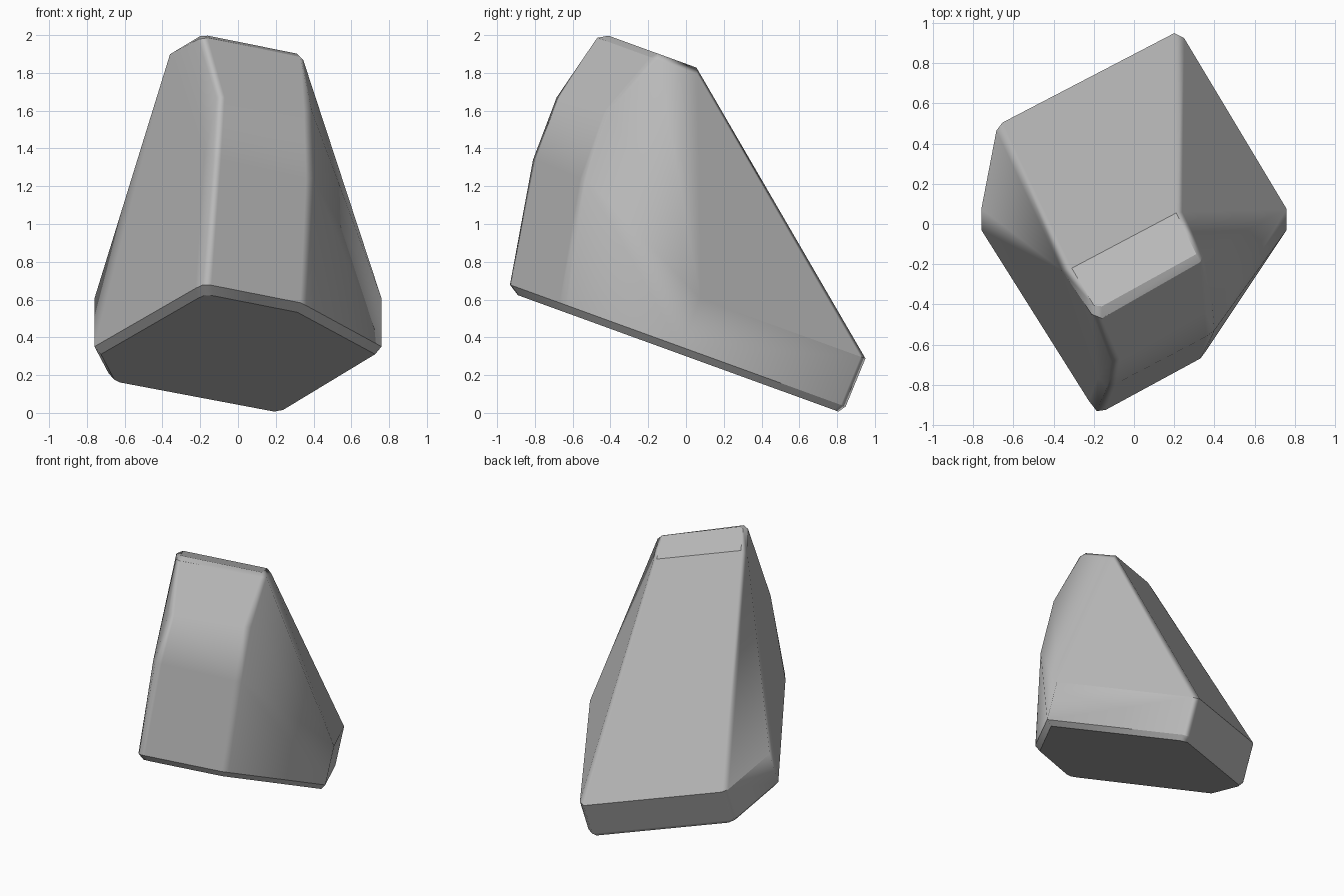
import bpy
import bmesh
from math import radians
from mathutils import Vector

cube = bpy.data.objects.get("Cube")
if cube:
    bpy.data.objects.remove(cube, do_unlink=True)

SLOPE = 0.363
UP = Vector((0, SLOPE, 1)).normalized()


def tilted(points, height):
    """Place plan points on a plane that falls towards the back."""
    return [Vector((x, y, height - SLOPE * y)) for x, y in points]


# Plan outline of the tilted base: the front half, then the back half
front = [(-0.225, -0.88), (-0.185, -0.932), (-0.14, -0.925),
         (0.33, -0.67), (0.36, -0.63)]
back = [(0.76, -0.03), (0.25, 0.82), (0.2, 0.845),
        (-0.655, 0.4), (-0.685, 0.36), (-0.76, -0.03)]
outline = front + back

# Base chamfer and the thick slab edge around the back
points = tilted(outline, 0.34)
points += tilted([(x * 0.955, y * 0.955) for x, y in outline], 0.30)
points += tilted([(x, y + 0.105) for x, y in back], 0.633)

# Flat crown with its chamfered rim
crown = [(-0.31, -0.22), (0.21, 0.055), (0.31, -0.15),
         (-0.16, -0.41), (-0.2, -0.405)]
rim = [(-0.36, -0.23), (0.21, 0.08), (0.24, 0.06), (0.345, -0.15),
       (0.33, -0.19), (-0.16, -0.47), (-0.21, -0.45)]
points += tilted(crown, 1.848)
points += tilted(rim, 1.815)

# Bent ridges down the front, each rounded by three close points
ridges = [(-0.135, -0.81, 1.34), (-0.115, -0.685, 1.67),
          (0.4, -0.53, 1.24), (0.39, -0.4, 1.6)]
for x, y, z in ridges:
    side = 1 if x > 0 else -1
    points.append(Vector((x, y, z)))
    if side < 0:
        points.append(Vector((x - 0.045, y + 0.045, z)))
        points.append(Vector((x + 0.045, y + 0.015, z)))
    else:
        points.append(Vector((x - 0.04, y - 0.03, z)))

# Wrap the points in a faceted shell
bm = bmesh.new()
for p in points:
    bm.verts.new(p)
hull = bmesh.ops.convex_hull(bm, input=bm.verts[:])
loose = [v for v in bm.verts if not v.link_faces]
bmesh.ops.delete(bm, geom=loose, context='VERTS')
bmesh.ops.dissolve_limit(bm, angle_limit=radians(2.5),
                         verts=bm.verts[:], edges=bm.edges[:])
bmesh.ops.recalc_face_normals(bm, faces=bm.faces[:])

# Keep level edges crisp, let the upright ridges blend
for f in bm.faces:
    f.smooth = True
for e in bm.edges:
    direction = (e.verts[1].co - e.verts[0].co).normalized()
    level = abs(direction.dot(UP)) < 0.25
    e.smooth = not (level and e.calc_face_angle(0) > radians(25))

mesh = bpy.data.meshes.new("boulder")
bm.to_mesh(mesh)
bm.free()
boulder = bpy.data.objects.new("boulder", mesh)
bpy.context.collection.objects.link(boulder)

normals = boulder.modifiers.new("Flat face normals", 'WEIGHTED_NORMAL')
normals.keep_sharp = True
normals.weight = 100

# Stone colour
stone = bpy.data.materials.new("grey stone")
stone.use_nodes = True
colour = (0.5, 0.5, 0.5, 1)
stone.diffuse_color = colour
stone.node_tree.nodes["Principled BSDF"].inputs["Base Color"].default_value = colour
mesh.materials.append(stone)
